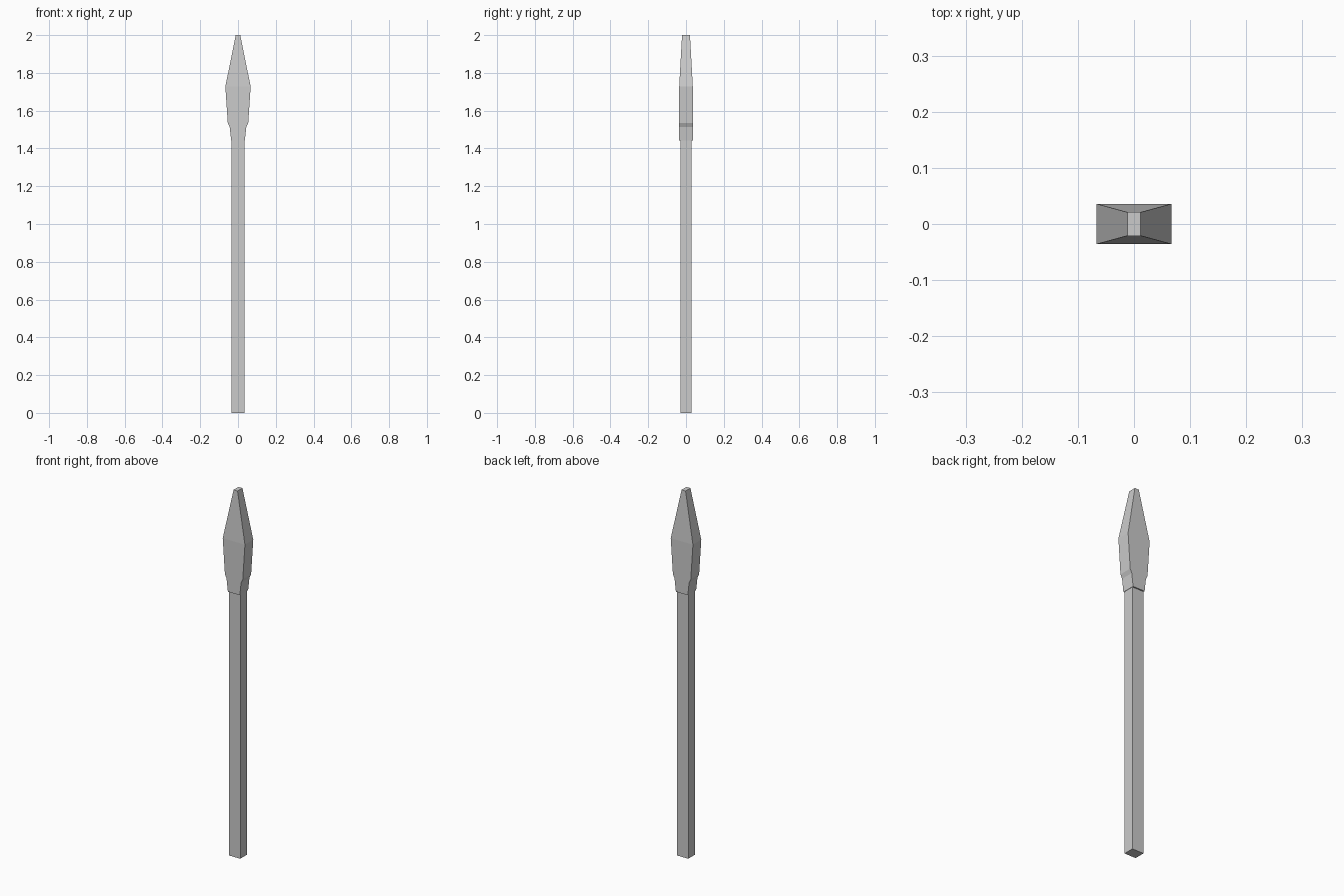
import bpy
import bmesh

if "Cube" in bpy.data.objects:
    bpy.data.objects.remove(bpy.data.objects["Cube"])


def loft(name, sections):
    """Closed solid through rectangular sections (z, half_x, half_y)."""
    bm = bmesh.new()
    rings = [[bm.verts.new((sx * hx, sy * hy, z))
              for sx, sy in ((-1, -1), (1, -1), (1, 1), (-1, 1))]
             for z, hx, hy in sections]
    for lower, upper in zip(rings, rings[1:]):
        for i in range(4):
            j = (i + 1) % 4
            bm.faces.new((lower[i], lower[j], upper[j], upper[i]))
    bm.faces.new(rings[0][::-1])
    bm.faces.new(rings[-1])
    mesh = bpy.data.meshes.new(name)
    bm.to_mesh(mesh)
    bm.free()
    obj = bpy.data.objects.new(name, mesh)
    bpy.context.collection.objects.link(obj)
    return obj


# Straight square-cut shaft, seated inside the head socket
loft("shaft", [(0, 0.034, 0.029), (1.46, 0.034, 0.029)])

# Head: socket, small shoulder, widening blade, tapered blunt tip
loft("spear_head", [
    (1.443, 0.036, 0.036),
    (1.513, 0.044, 0.036),
    (1.534, 0.054, 0.036),
    (1.727, 0.067, 0.036),
    (2.0, 0.012, 0.021),
])
